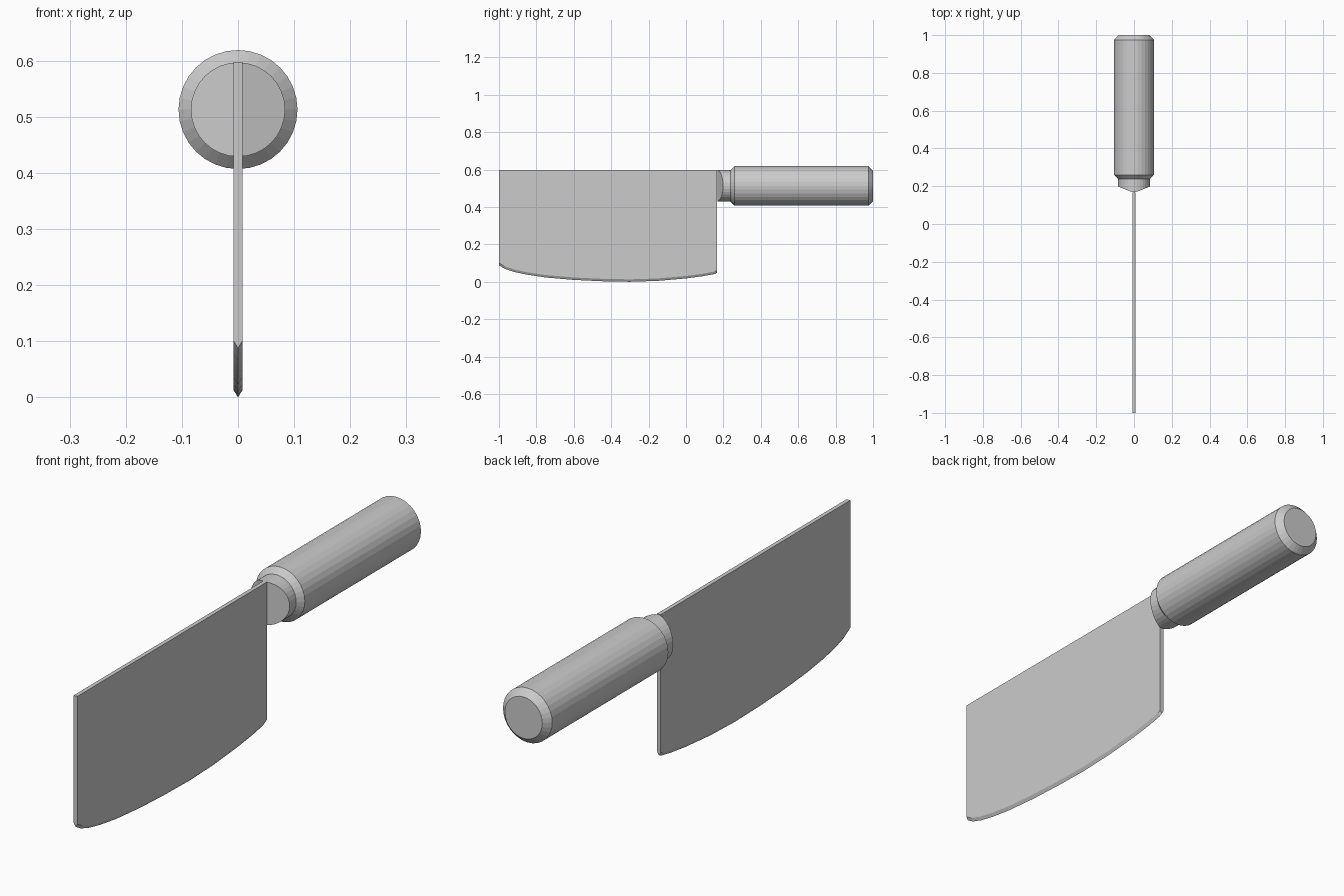
import bpy
import bmesh
from math import pi
from mathutils import Matrix, Vector

default = bpy.data.objects.get("Cube")
if default:
    bpy.data.objects.remove(default, do_unlink=True)

steel = bpy.data.materials.new("plain grey")
steel.use_nodes = True
grey = (0.6, 0.6, 0.6, 1)
steel.diffuse_color = grey
steel.node_tree.nodes["Principled BSDF"].inputs["Base Color"].default_value = grey

AXIS_Z = 0.513
SIDES = 32


def finish(bm, name):
    bmesh.ops.recalc_face_normals(bm, faces=bm.faces)
    mesh = bpy.data.meshes.new(name)
    bm.to_mesh(mesh)
    bm.free()
    mesh.materials.append(steel)
    obj = bpy.data.objects.new(name, mesh)
    bpy.context.collection.objects.link(obj)
    return obj


def round_bar(radius, y0, y1):
    """Cylinder along y on the handle axis."""
    bm = bmesh.new()
    place = Matrix.Translation((0, (y0 + y1) / 2, AXIS_Z)) @ Matrix.Rotation(pi / 2, 4, "X")
    bmesh.ops.create_cone(bm, cap_ends=True, segments=SIDES, radius1=radius,
                          radius2=radius, depth=y1 - y0, matrix=place)
    return bm


# Handle with chamfered ends
bm = round_bar(0.106, 0.235, 1.0)
rims = [e for e in bm.edges if abs(e.verts[0].co.y - e.verts[1].co.y) < 0.01]
for e in rims:
    for v in e.verts:
        v.tag = True
bmesh.ops.bevel(bm, geom=rims, offset=0.025, segments=1, affect="EDGES")
finish(bm, "handle")

# Collar, its front swept back from the blade like a wedge
bm = round_bar(0.084, 0.168, 0.26)
front = [v for v in bm.verts if v.co.y < 0.2]
spine = [v for v in front if abs(v.co.x) < 0.001]
bmesh.ops.connect_verts(bm, verts=spine)
for v in front:
    v.co.y += 0.4 * max(abs(v.co.x) - 0.008, 0)
finish(bm, "collar")

# Blade: curved cutting edge, ground to a point in cross-section
edge_profile = [(-1, 0.088), (-0.97, 0.07), (-0.92, 0.053), (-0.85, 0.038),
                (-0.75, 0.023), (-0.6, 0.01), (-0.45, 0.003), (-0.3, 0),
                (-0.15, 0.005), (0, 0.018), (0.09, 0.03), (0.155, 0.042),
                (0.167, 0.049)]
HALF, TOP, GRIND = 0.008, 0.598, 0.013
bm = bmesh.new()
sections = []
for y, z in edge_profile:
    outline = [(-HALF, TOP), (-HALF, z + GRIND), (0, z), (HALF, z + GRIND), (HALF, TOP)]
    sections.append([bm.verts.new(Vector((x, y, h))) for x, h in outline])
for a, b in zip(sections, sections[1:]):
    for i in range(len(a)):
        j = (i + 1) % len(a)
        bm.faces.new((a[i], a[j], b[j], b[i]))
bm.faces.new(sections[0])
bm.faces.new(sections[-1])
finish(bm, "blade")
